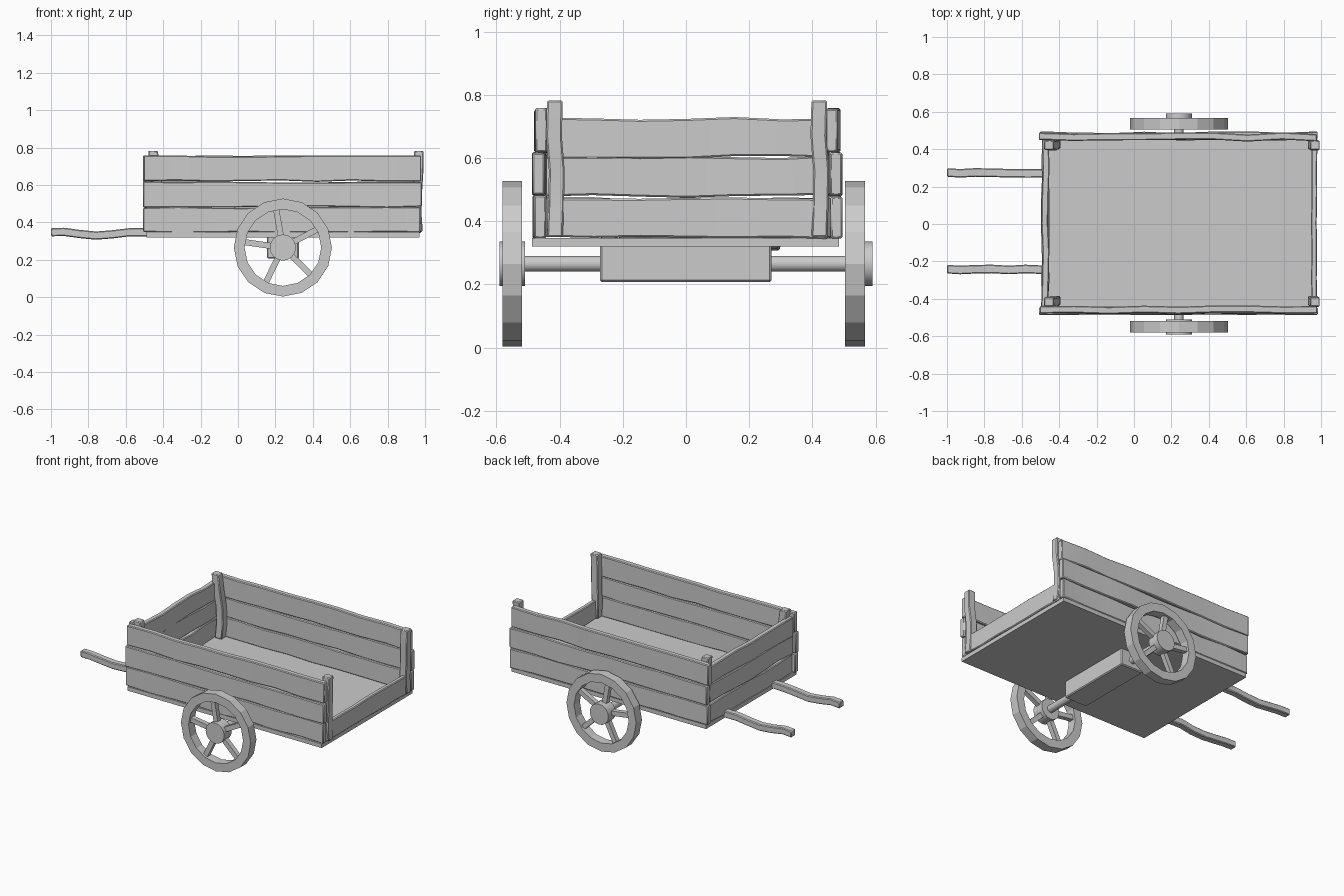
import bpy, bmesh, math, random
from mathutils import Vector, Matrix

if "Cube" in bpy.data.objects:
    bpy.data.objects.remove(bpy.data.objects["Cube"])

random.seed(4)


def finish(name, bm, bevel=0.0, smooth=None):
    bmesh.ops.recalc_face_normals(bm, faces=bm.faces)
    me = bpy.data.meshes.new(name)
    bm.to_mesh(me)
    bm.free()
    ob = bpy.data.objects.new(name, me)
    bpy.context.collection.objects.link(ob)
    if bevel:
        m = ob.modifiers.new("bevel", 'BEVEL')
        m.width, m.segments, m.limit_method = bevel, 1, 'ANGLE'
        m.angle_limit = math.radians(50)
    if smooth:
        bpy.ops.object.select_all(action='DESELECT')
        ob.select_set(True)
        bpy.context.view_layer.objects.active = ob
        bpy.ops.object.shade_smooth_by_angle(angle=math.radians(smooth))
    return ob


def bar(name, pts, u, v, wob_u=0.0, wob_v=0.0, bevel=0.005):
    """Rectangular timber lofted along pts; u, v are half-size vectors."""
    bm = bmesh.new()
    u, v = Vector(u), Vector(v)
    rings = []
    for p in pts:
        c = Vector(p) + u.normalized() * random.uniform(-wob_u, wob_u)
        hi = v + v.normalized() * random.uniform(-wob_v, wob_v)
        lo = v + v.normalized() * random.uniform(-wob_v, wob_v)
        rings.append([bm.verts.new(q) for q in (c - u - lo, c + u - lo, c + u + hi, c - u + hi)])
    for a, b in zip(rings, rings[1:]):
        for i in range(4):
            j = (i + 1) % 4
            bm.faces.new((a[i], a[j], b[j], b[i]))
    bm.faces.new(rings[0])
    bm.faces.new(rings[-1])
    return finish(name, bm, bevel, 45)


def line(a, b, n):
    return [Vector(a).lerp(Vector(b), i / n) for i in range(n + 1)]


def box(name, lo, hi, bevel=0.0):
    bm = bmesh.new()
    bmesh.ops.create_cube(bm, size=1)
    lo, hi = Vector(lo), Vector(hi)
    for vert in bm.verts:
        vert.co = Vector([(lo[i] + hi[i]) / 2 + vert.co[i] * (hi[i] - lo[i]) for i in range(3)])
    return finish(name, bm, bevel)


def cylinder(name, r, y0, y1, sides):
    bm = bmesh.new()
    mat = Matrix.Translation((AX, (y0 + y1) / 2, AZ)) @ Matrix.Rotation(math.pi / 2, 4, 'X')
    bmesh.ops.create_cone(bm, cap_ends=True, segments=sides, radius1=r, radius2=r,
                          depth=y1 - y0, matrix=mat)
    return finish(name, bm, 0, 40)


AX, AZ, R = 0.24, 0.265, 0.262

# Floor and axle block
box("floor", (-0.49, -0.487, 0.32), (0.97, 0.485, 0.347))
box("axle_block", (0.155, -0.272, 0.207), (0.325, 0.27, 0.325), 0.006)
cylinder("axle", 0.025, -0.57, 0.57, 16)

# Side planks
for side, label in ((-1, "right"), (1, "left")):
    for k, z in enumerate((0.413, 0.549, 0.687)):
        y = side * 0.463 + (0.008 if side > 0 else 0) - 0.006 * (k == 2) * side
        x0 = -0.505 + random.uniform(-0.005, 0.005)
        x1 = 0.982 + random.uniform(-0.008, 0.012)
        bar(f"{label}_side_plank_{k}", line((x0, y, z), (x1, y, z), 8),
            (0, 0.019, 0), (0, 0, 0.067), 0.006, 0.004)

# Front end planks and low tail plank
for k, z in enumerate((0.409, 0.54, 0.664)):
    bar(f"front_plank_{k}", line((-0.474, -0.445, z), (-0.474, 0.452, z), 6),
        (0.018, 0, 0), (0, 0, 0.062), 0.006, 0.006)
bar("tail_plank", line((0.963, -0.44, 0.409), (0.963, 0.45, 0.409), 6),
    (0.015, 0, 0), (0, 0, 0.062), 0.003, 0.004)

# Corner posts
for y in (-0.415, 0.422):
    for label, xs in (("front", (-0.428, -0.42, -0.425, -0.437, -0.455)),
                      ("tail", (0.962, 0.955, 0.958, 0.965, 0.967))):
        pts = [(x, y + d, z) for x, d, z in
               zip(xs, (0, 0.004, 0.006, -0.003, 0), (0.35, 0.45, 0.56, 0.67, 0.782))]
        bar(f"{label}_post", pts, (0.026, 0, 0), (0, 0.025, 0))

# Handles
for y in (-0.243, 0.273):
    prof = ((-1, 0.347), (-0.93, 0.349), (-0.85, 0.338), (-0.76, 0.329),
            (-0.67, 0.336), (-0.58, 0.347), (-0.47, 0.347))
    bar("handle", [(x, y, z) for x, z in prof], (0, 0.023, 0), (0, 0, 0.022), 0.003)

# Wheels: faceted rim, hub and five spokes
for label, y0, y1, h0, h1 in (("right", -0.581, -0.519, -0.59, -0.51),
                              ("left", 0.504, 0.566, 0.51, 0.59)):
    bm = bmesh.new()
    n = 16
    rings = []
    for i in range(n):
        a = 2 * math.pi * i / n + math.pi / 2
        rings.append([bm.verts.new((AX + r * math.cos(a), y, AZ + r * math.sin(a)))
                      for r, y in ((R, y0), (R, y1), (0.205, y1), (0.205, y0))])
    for i in range(n):
        a, b = rings[i], rings[(i + 1) % n]
        for j in range(4):
            bm.faces.new((a[j], a[(j + 1) % 4], b[(j + 1) % 4], b[j]))
    finish(f"{label}_wheel_rim", bm)
    cylinder(f"{label}_hub", 0.07, h0, h1, 16)
    ym = (y0 + y1) / 2
    for s in range(5):
        a = math.radians(100 + 72 * s)
        d = Vector((math.cos(a), 0, math.sin(a)))
        c = Vector((AX, ym, AZ))
        bar(f"{label}_spoke", [c + d * 0.05, c + d * 0.215], (0, 0.016, 0),
            Vector((-d.z, 0, d.x)) * 0.016, bevel=0)
